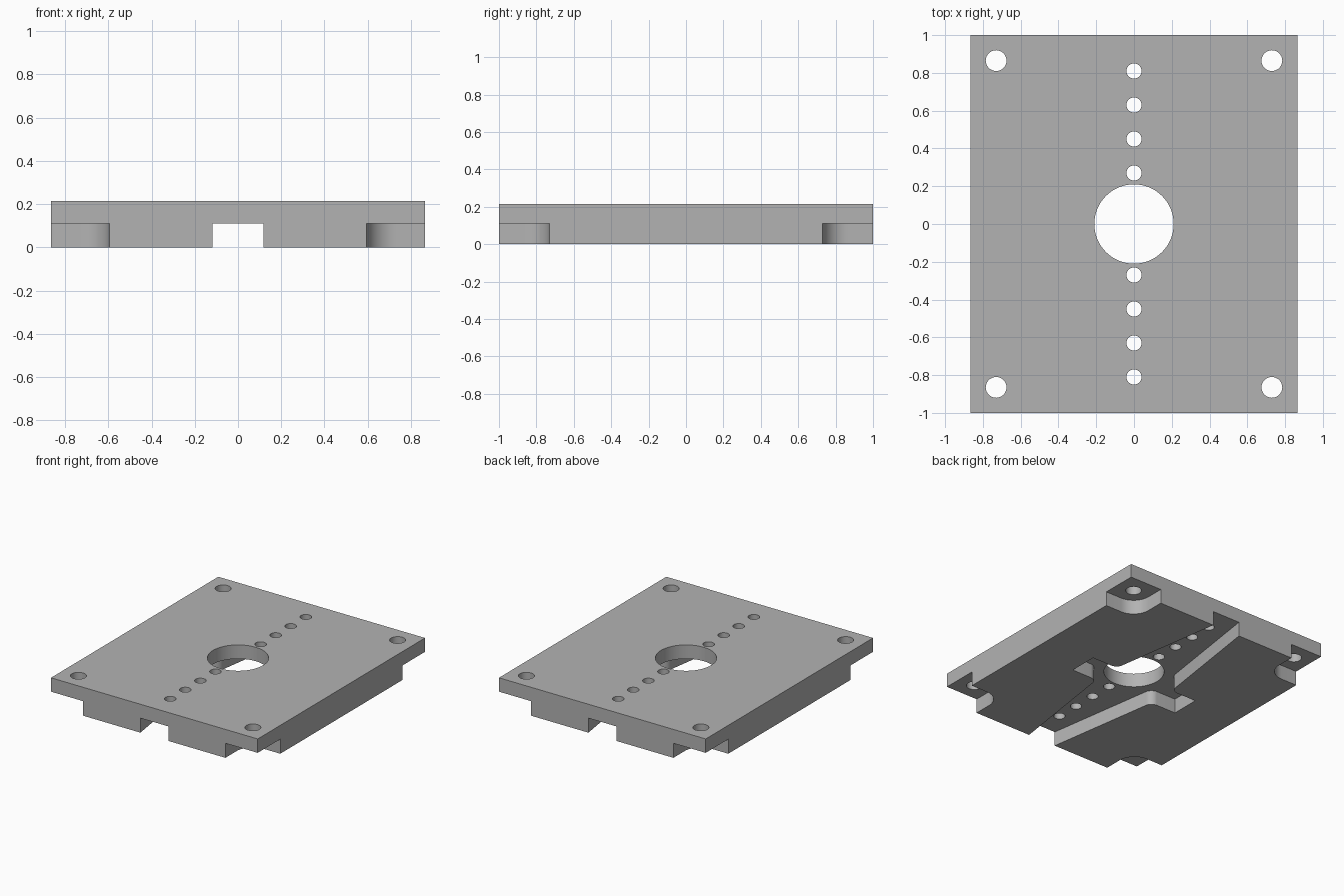
import bpy
import bmesh
from math import radians

HALF_X, HALF_Y, HEIGHT, LEDGE = 0.865, 1.0, 0.215, 0.11

cube = bpy.data.objects.get("Cube")
if cube:
    bpy.data.objects.remove(cube, do_unlink=True)

grey = bpy.data.materials.new("machined grey")
grey.use_nodes = True
grey.diffuse_color = (0.45, 0.45, 0.45, 1)
grey.node_tree.nodes["Principled BSDF"].inputs["Base Color"].default_value = grey.diffuse_color


def prism(name, outline, bottom, top, rounded=(), radius=0.0):
    """Extrude an outline upward, rounding the upright edges listed in rounded."""
    bm = bmesh.new()
    base = [bm.verts.new((x, y, bottom)) for x, y in outline]
    face = bm.faces.new(base)
    result = bmesh.ops.extrude_face_region(bm, geom=[face])
    raised = [v for v in result["geom"] if isinstance(v, bmesh.types.BMVert)]
    bmesh.ops.translate(bm, verts=raised, vec=(0, 0, top - bottom))
    uprights = [e for i in rounded for e in base[i].link_edges
                if abs(e.verts[0].co.z - e.verts[1].co.z) > 0.01]
    if uprights:
        bmesh.ops.bevel(bm, geom=uprights, offset=radius, offset_type='OFFSET',
                        segments=10, profile=0.5, affect='EDGES')
    bmesh.ops.recalc_face_normals(bm, faces=bm.faces)
    mesh = bpy.data.meshes.new(name)
    bm.to_mesh(mesh)
    bm.free()
    obj = bpy.data.objects.new(name, mesh)
    bpy.context.collection.objects.link(obj)
    return obj


def cut(cutter):
    """Subtract a cutter from the plate, then discard it."""
    cutter.hide_render = True
    mod = plate.modifiers.new("cut", 'BOOLEAN')
    mod.operation = 'DIFFERENCE'
    mod.solver = 'EXACT'
    mod.object = cutter
    bpy.context.view_layer.objects.active = plate
    bpy.ops.object.modifier_apply(modifier=mod.name)
    bpy.data.objects.remove(cutter, do_unlink=True)


def drill(x, y, radius, sides):
    bpy.ops.mesh.primitive_cylinder_add(vertices=sides, radius=radius, depth=1, location=(x, y, 0))
    cut(bpy.context.object)


# Solid plate
plate = prism("mounting_plate", [(-HALF_X, -HALF_Y), (HALF_X, -HALF_Y),
                                 (HALF_X, HALF_Y), (-HALF_X, HALF_Y)], 0, HEIGHT)
plate.data.materials.append(grey)

# Tapered channel with a short cross slot on the underside
end, throat, arm, arm_half, over = 0.117, 0.25, 0.465, 0.11, 1.02
right_side = [(end, -over), (end, -HALF_Y), (throat, -arm_half), (arm, -arm_half),
              (arm, arm_half), (throat, arm_half), (end, HALF_Y), (end, over)]
left_side = [(-x, -y) for x, y in right_side]
cut(prism("channel_cutter", right_side + left_side, -0.1, LEDGE,
          rounded=(2, 5, 10, 13), radius=0.05))

# Corner pockets with a rounded inner corner, each with a bolt hole
for sx in (-1, 1):
    for sy in (-1, 1):
        pocket = [(sx * 0.595, sy * 0.73), (sx, sy * 0.73), (sx, sy * 1.1), (sx * 0.595, sy * 1.1)]
        cut(prism("pocket_cutter", pocket, -0.1, LEDGE, rounded=(0,), radius=0.135))
        drill(sx * 0.73, sy * 0.865, 0.055, 32)

# Central bore and the row of small holes
drill(0, 0, 0.21, 64)
for i in range(4):
    for sy in (-1, 1):
        drill(0, sy * (0.27 + 0.18 * i), 0.04, 32)

bpy.ops.object.select_all(action='DESELECT')
plate.select_set(True)
bpy.context.view_layer.objects.active = plate
bpy.ops.object.shade_smooth_by_angle(angle=radians(30))
